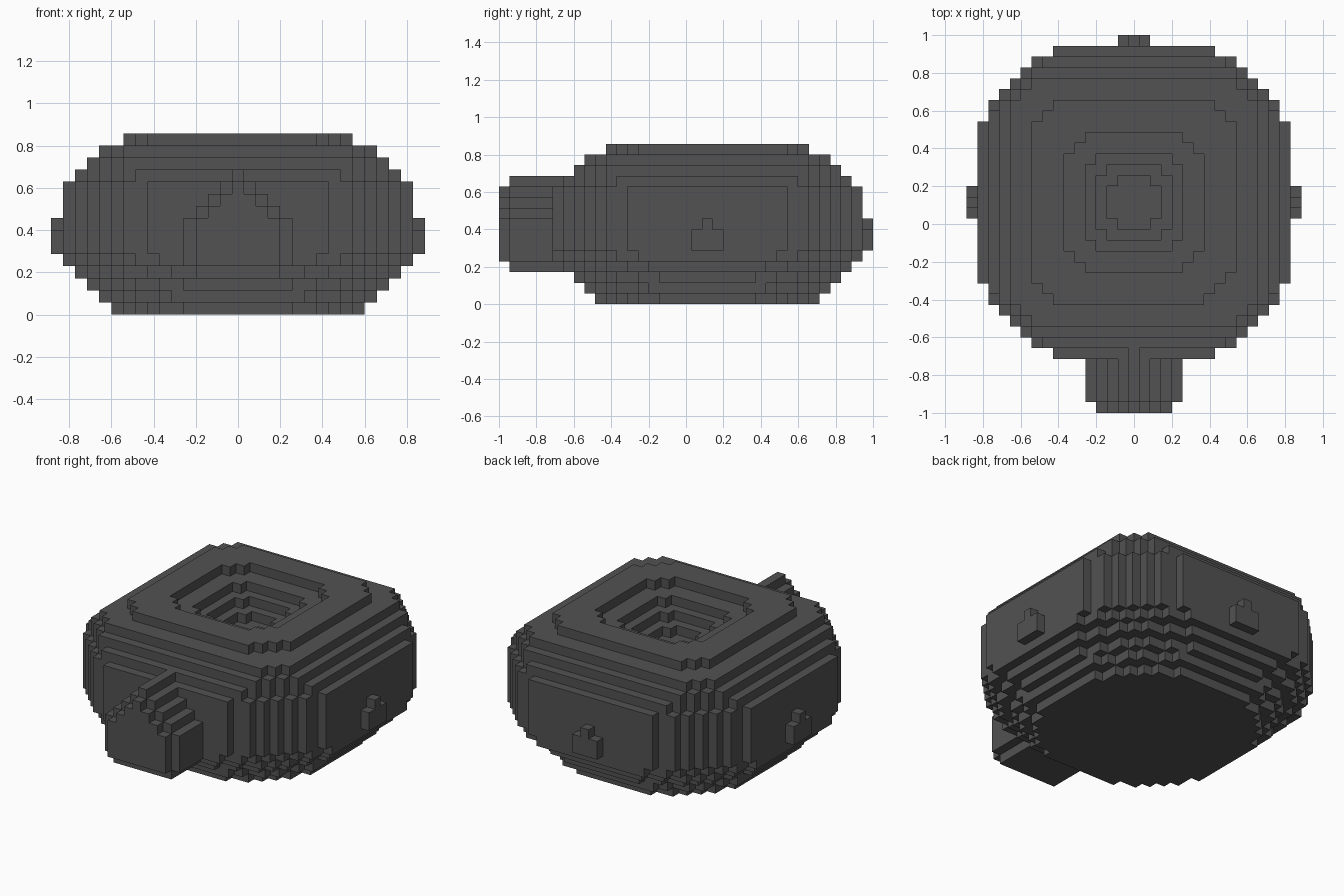
import bpy
import bmesh
import math
from mathutils import Vector

cube = bpy.data.objects.get("Cube")
if cube:
    bpy.data.objects.remove(cube, do_unlink=True)

UNIT = 2 / 35                              # edge of one block
CENTRE = Vector((0, 2 * UNIT, 0))          # axis of the round body

charcoal = bpy.data.materials.new("charcoal")
charcoal.use_nodes = True
charcoal.diffuse_color = (0.085, 0.085, 0.085, 1)
shader = charcoal.node_tree.nodes["Principled BSDF"]
shader.inputs["Base Color"].default_value = charcoal.diffuse_color
shader.inputs["Roughness"].default_value = 0.8

# The six directions, each with two axes spanning its face
AXES = [Vector((1, 0, 0)), Vector((0, 1, 0)), Vector((0, 0, 1))]
SIDES = [(AXES[a] * s, AXES[(a + 1) % 3] * s, AXES[(a + 2) % 3])
         for a in range(3) for s in (1, -1)]


def build_blocks(name, cells):
    """Make one object from the exposed sides of a set of blocks."""
    bm = bmesh.new()
    for cell in cells:
        mid = Vector(cell) + Vector((0, 0, 0.5))
        for out, u, w in SIDES:
            if tuple(int(c) for c in Vector(cell) + out) in cells:
                continue
            corners = [mid + (out + u * a + w * b) / 2
                       for a, b in ((-1, -1), (1, -1), (1, 1), (-1, 1))]
            bm.faces.new([bm.verts.new(CENTRE + c * UNIT) for c in corners])
    bmesh.ops.remove_doubles(bm, verts=bm.verts, dist=UNIT / 50)
    bmesh.ops.dissolve_limit(bm, angle_limit=math.radians(1),
                             verts=bm.verts, edges=bm.edges)
    mesh = bpy.data.meshes.new(name)
    bm.to_mesh(mesh)
    bm.free()
    mesh.materials.append(charcoal)
    obj = bpy.data.objects.new(name, mesh)
    bpy.context.collection.objects.link(obj)
    return obj


def disc(z, reach, radius_sq):
    """Round layer of blocks, flattened at the given reach on four sides."""
    span = range(-reach, reach + 1)
    return {(x, y, z) for x in span for y in span if x * x + y * y <= radius_sq}


def rows(y, widths, first):
    """Upright slab of centred rows, listed from the bottom up."""
    return {(x, y, first + k) for k, half in enumerate(widths)
            for x in range(-half, half + 1)}


# Round body: stepped foot, straight wall, stepped shoulder
foot = [(10, 118), (11, 147), (12, 168), (13, 204), (14, 240)]
wall = [(14, 255)] * 6
shoulder = [(13, 237), (12, 226), (11, 203), (9, 135)]
body = set()
for z, (reach, radius_sq) in enumerate(foot + wall + shoulder):
    body |= disc(z, reach, radius_sq)
top = len(foot + wall + shoulder) - 1
body -= {c for c in body if c[2] == top and c[0] - c[1] > 15}

# Stepped bowl sunk into the top
for depth, (reach, radius_sq) in enumerate([(6, 56), (4, 28), (3, 15), (2, 6)]):
    body -= disc(top - depth, reach, radius_sq)
build_blocks("body", body)

# Arched spout at the front with a smaller end plate
spout = rows(-19, [3, 3, 3, 3, 2, 1, 0], 4)
for y in range(-18, -13):
    spout |= rows(y, [3, 4, 4, 4, 4, 3, 2, 1, 0], 3)
build_blocks("front_spout", spout - body)

# Small pegs on the left, right and back
peg = rows(15, [1, 1, 0], 5)
build_blocks("back_peg", peg)
build_blocks("left_peg", {(y, x, z) for x, y, z in peg})
build_blocks("right_peg", {(-y, x, z) for x, y, z in peg})
